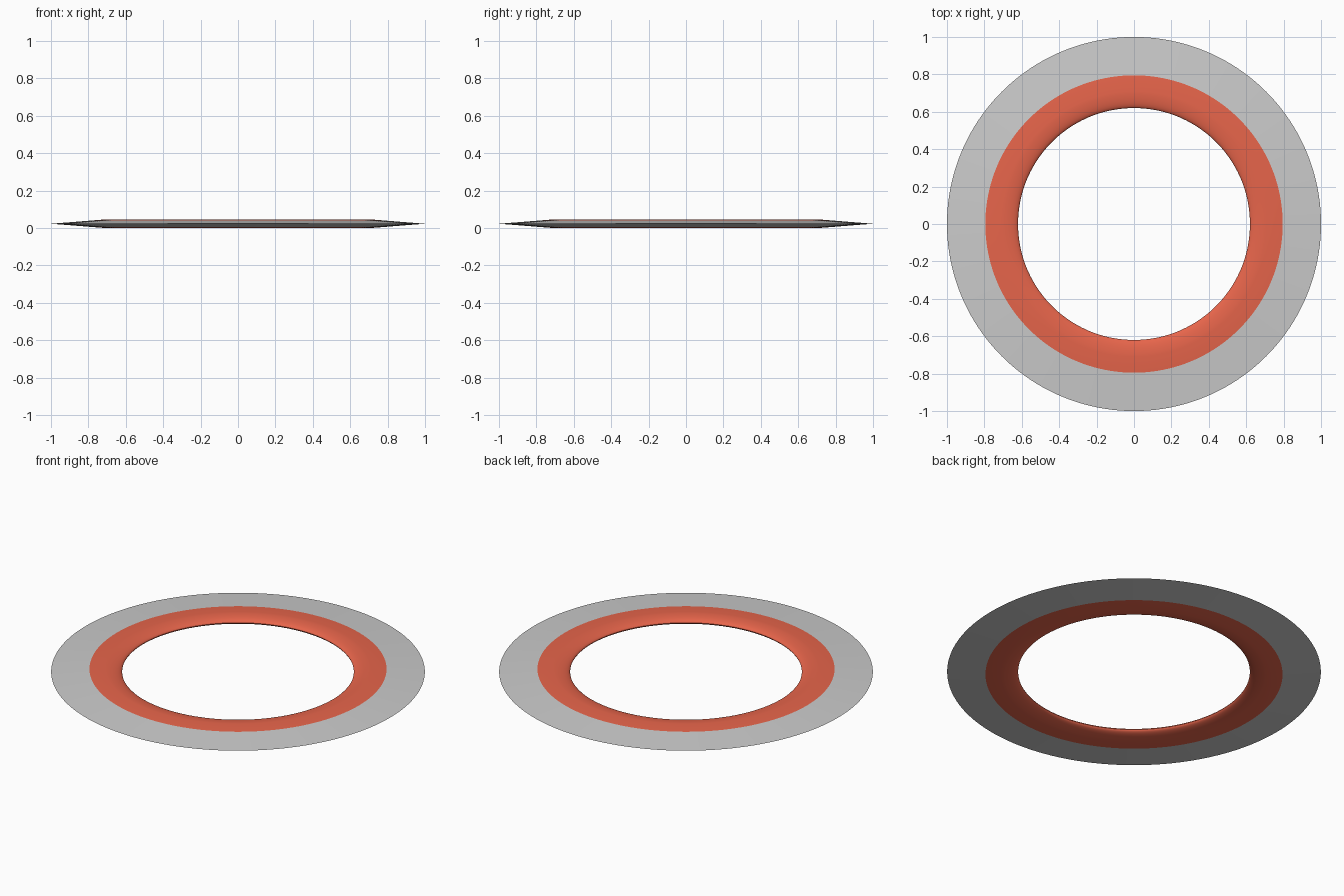
import bpy, bmesh
from math import sin, cos, pi, radians

if "Cube" in bpy.data.objects:
    bpy.data.objects.remove(bpy.data.objects["Cube"])

MID, HALF = 0.023, 0.023      # centre height and half thickness
R_IN, R_CREST, R_JOIN, R_OUT = 0.62, 0.71, 0.795, 1.0
SEGMENTS = 160
JOIN_HALF = HALF * (R_OUT - R_JOIN) / (R_OUT - R_CREST)


def lathe(name, profile, color=None):
    """Spin a (radius, z) profile around the z axis."""
    bm = bmesh.new()
    verts = [bm.verts.new((r, 0, z)) for r, z in profile]
    edges = [bm.edges.new(pair) for pair in zip(verts, verts[1:])]
    bmesh.ops.spin(bm, geom=verts + edges, axis=(0, 0, 1), cent=(0, 0, 0),
                   angle=2 * pi, steps=SEGMENTS, use_duplicate=False)
    bmesh.ops.remove_doubles(bm, verts=bm.verts, dist=1e-5)
    bmesh.ops.recalc_face_normals(bm, faces=bm.faces)
    # make sure the upper surface faces up
    top = max(bm.faces, key=lambda f: f.calc_center_median().z)
    if top.normal.z < 0:
        bmesh.ops.reverse_faces(bm, faces=bm.faces)
    mesh = bpy.data.meshes.new(name)
    bm.to_mesh(mesh)
    bm.free()
    obj = bpy.data.objects.new(name, mesh)
    bpy.context.collection.objects.link(obj)
    if color:
        mat = bpy.data.materials.new(name + "_color")
        mat.diffuse_color = color
        mat.use_nodes = True
        mat.node_tree.nodes["Principled BSDF"].inputs["Base Color"].default_value = mat.diffuse_color
        mesh.materials.append(mat)
    bpy.ops.object.select_all(action='DESELECT')
    obj.select_set(True)
    bpy.context.view_layer.objects.active = obj
    bpy.ops.object.shade_smooth_by_angle(angle=radians(30))
    return obj


# Red grip: rounded inner edge, then the start of the bevel on both sides
steps = 16
round_edge = [(R_CREST - (R_CREST - R_IN) * sin(pi * i / steps),
               MID - HALF * cos(pi * i / steps)) for i in range(steps + 1)]
lathe("grip_ring",
      [(R_JOIN, MID - JOIN_HALF)] + round_edge + [(R_JOIN, MID + JOIN_HALF)],
      (0.8, 0.13, 0.07, 1))

# Grey blade: tapers from the grip to a sharp outer edge
lathe("blade_ring", [(R_JOIN, MID - JOIN_HALF), (R_OUT, MID),
                     (R_JOIN, MID + JOIN_HALF)])
